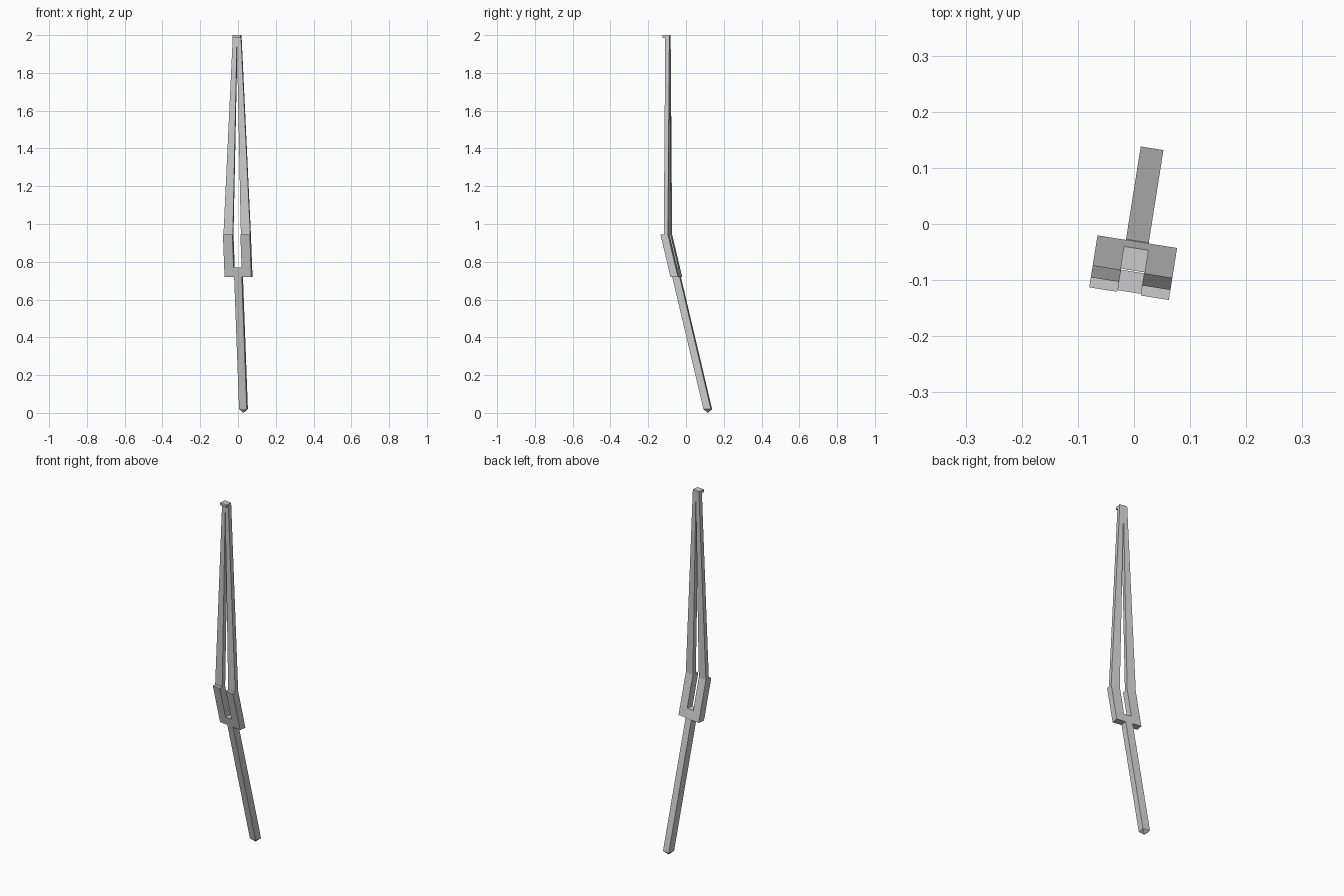
import bpy, bmesh
from math import radians
from mathutils import Matrix

if "Cube" in bpy.data.objects:
    bpy.data.objects.remove(bpy.data.objects["Cube"])

# Everything is modelled upright and square, then turned 9 degrees about z
TURN = Matrix.Rotation(radians(-9), 4, 'Z') @ Matrix.Translation((0.0107, 0, 0))
LEAN = 0.239            # backward slope of the lower half


def plate(name, half, y_front, thick, lean=0.0, z_ref=0.0, tip=None):
    """Extrude a mirrored x-z outline along y, optionally sheared, with an optional pointed end."""
    outline = half + [(-x, z) for x, z in reversed(half) if x > 1e-6]
    bm = bmesh.new()

    def ring(dy):
        return [bm.verts.new((x, y_front + dy + (z_ref - z) * lean, z)) for x, z in outline]

    a, b = ring(0), ring(thick)
    bm.faces.new(a)
    bm.faces.new(list(reversed(b)))
    n = len(a)
    for i in range(n):
        j = (i + 1) % n
        bm.faces.new((a[j], a[i], b[i], b[j]))
    if tip is not None:
        low = min(bm.faces, key=lambda f: f.calc_center_median().z)
        apex = bmesh.ops.poke(bm, faces=[low])["verts"][0]
        apex.co.z = tip
    bmesh.ops.recalc_face_normals(bm, faces=bm.faces[:])
    me = bpy.data.meshes.new(name)
    bm.to_mesh(me)
    bm.free()
    ob = bpy.data.objects.new(name, me)
    bpy.context.collection.objects.link(ob)
    ob.matrix_world = TURN
    return ob


# Tall pair of blades meeting at the top
plate("upper_blades",
      [(0, 2.0), (0.0215, 2.0), (0.0718, 0.945), (0.0215, 0.945), (0, 1.965)],
      -0.106, 0.022)

# Small lip at the top, overhanging the front
plate("top_lip", [(0.0215, 2.0), (0.0215, 1.985)], -0.121, 0.016)

# Leaning U-shaped fork
plate("fork",
      [(0.0215, 0.77), (0.0215, 0.945), (0.0718, 0.945), (0.0718, 0.72)],
      -0.124, 0.04, LEAN, 0.945)

# Leaning handle with a shallow pointed end
plate("handle", [(0.0205, 0.72), (0.0205, 0.02)], -0.069, 0.04, LEAN, 0.72, tip=0.0)
